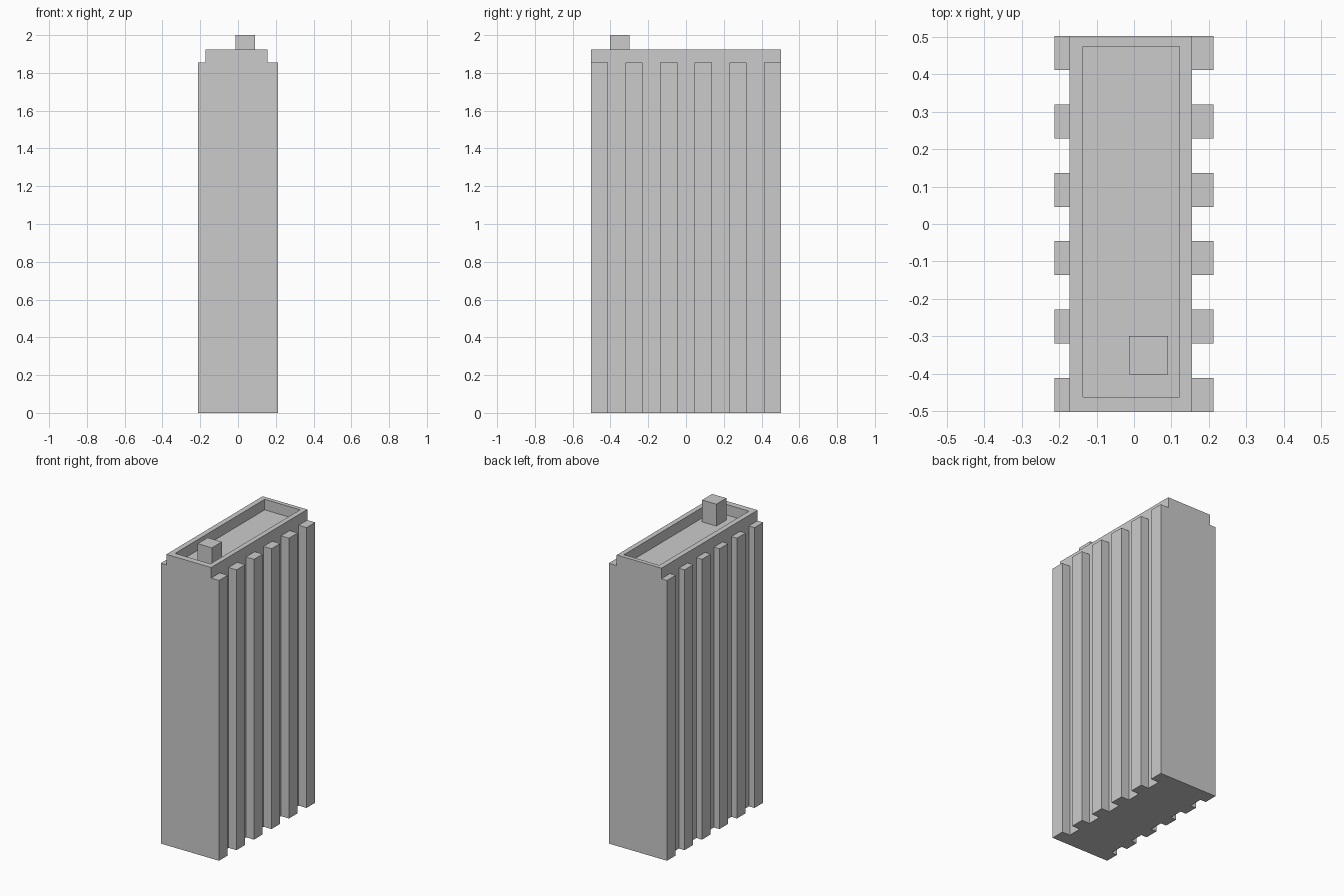
import bpy, bmesh

if "Cube" in bpy.data.objects:
    bpy.data.objects.remove(bpy.data.objects["Cube"])

X0, X1 = -0.172, 0.155      # recessed wall planes
RIB_X = 0.213               # outer rib planes
HALF_Y = 0.503
RIB_W, PITCH, RIBS = 0.091, 0.183, 6
SHOULDER, PARAPET, TOP = 1.855, 1.925, 2.0


def finish(name, bm):
    bmesh.ops.recalc_face_normals(bm, faces=bm.faces)
    mesh = bpy.data.meshes.new(name)
    bm.to_mesh(mesh)
    bm.free()
    obj = bpy.data.objects.new(name, mesh)
    bpy.context.collection.objects.link(obj)
    return obj


def prism(name, outline, z0, z1):
    bm = bmesh.new()
    face = bm.faces.new([bm.verts.new((x, y, z0)) for x, y in outline])
    ext = bmesh.ops.extrude_face_region(bm, geom=[face], use_keep_orig=True)
    verts = [g for g in ext["geom"] if isinstance(g, bmesh.types.BMVert)]
    bmesh.ops.translate(bm, verts=verts, vec=(0, 0, z1 - z0))
    return finish(name, bm)


def rect(x0, x1, y0, y1):
    return [(x0, y0), (x1, y0), (x1, y1), (x0, y1)]


def ribbed_side(outer, inner):
    # Crenellated outline from front to back along one long side
    pts = []
    for i in range(RIBS):
        y = (i - (RIBS - 1) / 2) * PITCH
        a = -HALF_Y if i == 0 else y - RIB_W / 2
        b = HALF_Y if i == RIBS - 1 else y + RIB_W / 2
        if i > 0:
            pts.append((inner, a))
        pts += [(outer, a), (outer, b)]
        if i < RIBS - 1:
            pts.append((inner, b))
    return pts


# Tower shaft with ribs; its top is also the sunken roof
outline = ribbed_side(RIB_X, X1) + ribbed_side(-RIB_X, X0)[::-1]
prism("ribbed_tower", outline, 0, SHOULDER)

# Parapet ring around the roof, open underneath where it meets the shaft
bm = bmesh.new()
outer = rect(X0, X1, -HALF_Y, HALF_Y)
inner = rect(-0.137, 0.122, -0.462, 0.475)
loops = [[bm.verts.new((x, y, z)) for x, y in pts] for pts, z in
         ((outer, SHOULDER), (outer, PARAPET), (inner, PARAPET), (inner, SHOULDER))]
for a, b in zip(loops, loops[1:]):
    for i in range(4):
        j = (i + 1) % 4
        bm.faces.new((a[i], a[j], b[j], b[i]))
finish("roof_parapet", bm)

# Rooftop service box
prism("roof_box", rect(-0.013, 0.091, -0.403, -0.299), SHOULDER, TOP)
